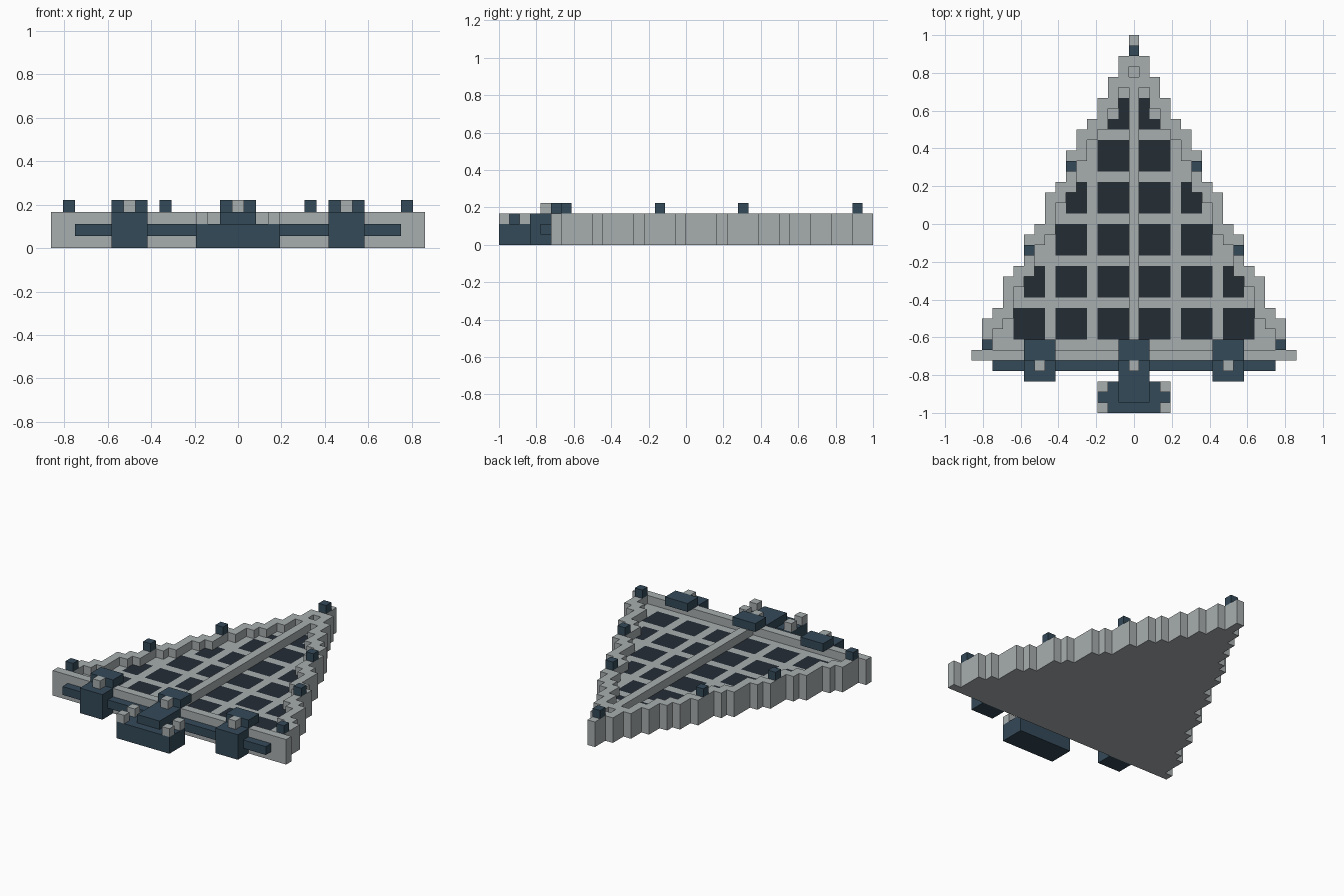
import bpy
import bmesh
import math
from mathutils import Vector

U = 1 / 18  # edge of one block

if "Cube" in bpy.data.objects:
    bpy.data.objects.remove(bpy.data.objects["Cube"], do_unlink=True)


def material(name, color):
    mat = bpy.data.materials.new(name)
    mat.use_nodes = True
    mat.diffuse_color = (*color, 1)
    bsdf = next(n for n in mat.node_tree.nodes if n.type == "BSDF_PRINCIPLED")
    bsdf.inputs["Base Color"].default_value = (*color, 1)
    bsdf.inputs["Roughness"].default_value = 0.8
    return mat


GREY = material("light grey", (0.39, 0.42, 0.43))
BLUE = material("slate blue", (0.034, 0.067, 0.098))
DARK = material("dark panel", (0.017, 0.026, 0.036))


def point(col, row, level):
    return Vector(((col - 0.5) * U, row * U - 1, level * U))


def finish(name, bm, mats):
    mesh = bpy.data.meshes.new(name)
    bm.to_mesh(mesh)
    bm.free()
    for mat in mats:
        mesh.materials.append(mat)
    obj = bpy.data.objects.new(name, mesh)
    bpy.context.collection.objects.link(obj)
    return obj


def cell_solid(name, cells, low, high, mats, top_index=lambda cell: 0):
    """Extrude a set of grid cells, keeping only the outer faces."""
    bm = bmesh.new()

    def quad(corners, index=0):
        face = bm.faces.new([bm.verts.new(point(*c)) for c in corners])
        face.material_index = index

    for c, r in sorted(cells):
        ring = [(c, r), (c + 1, r), (c + 1, r + 1), (c, r + 1)]
        quad([(*p, high) for p in ring], top_index((c, r)))
        quad([(*p, low) for p in reversed(ring)])
        for i, (dc, dr) in enumerate([(0, -1), (1, 0), (0, 1), (-1, 0)]):
            if (c + dc, r + dr) not in cells:
                a, b = ring[i], ring[(i + 1) % 4]
                quad([(*a, low), (*b, low), (*b, high), (*a, high)])
    bmesh.ops.remove_doubles(bm, verts=bm.verts[:], dist=U / 100)
    bmesh.ops.dissolve_limit(bm, angle_limit=math.radians(1), verts=bm.verts[:],
                             edges=bm.edges[:], delimit={"MATERIAL"})
    return finish(name, bm, mats)


def block(name, cols, rows, levels, mat):
    """Box spanning inclusive columns and rows, between two levels."""
    bm = bmesh.new()
    bmesh.ops.create_cube(bm, size=1)
    low = point(cols[0], rows[0], levels[0])
    high = point(cols[1] + 1, rows[1] + 1, levels[1])
    for v in bm.verts:
        v.co = Vector(high[i] if v.co[i] > 0 else low[i] for i in range(3))
    return finish(name, bm, [mat])


# Stepped wedge outline: (half width in columns, number of rows) from the front
STEPS = [(15, 1), (14, 3), (13, 1), (12, 3), (11, 1), (10, 3), (9, 1), (8, 3),
         (7, 1), (6, 3), (5, 2), (4, 1), (3, 2), (2, 2), (1, 2), (0, 2)]
widths = [w for w, count in STEPS for _ in range(count)]
hull = {(c, r) for r, w in enumerate(widths, 5) for c in range(-w, w + 1)}
inner = {(c, r) for c, r in hull
         if all((c + i, r + j) in hull for i in (-1, 0, 1) for j in (-1, 0, 1))}
spine = {(c, r) for c, r in inner if c == 0 and r < 32}


def is_panel(cell):
    c, r = abs(cell[0]), cell[1]
    return int(c % 4 != 0 and r % 4 != 2 and c <= 16.21 - 0.51 * r)


# Hull: raised rim, sunken deck with dark panels, central spine
cell_solid("hull_rim", hull - inner, 0, 3, [GREY])
cell_solid("panelled_deck", inner - spine, 0, 2, [GREY, DARK], is_panel)
cell_solid("centre_spine", spine, 0, 3, [GREY])

# Turrets along the rim
block("tip_turret", (0, 0), (34, 34), (3, 4), BLUE)
for side, s in (("left", 1), ("right", -1)):
    for place, col, row in (("rear", 6, 23), ("middle", 10, 15), ("front", 14, 6)):
        block(f"{side}_{place}_turret", (s * col, s * col), (row, row), (3, 4), BLUE)

# Cross bar along the front wall
block("front_bar", (-13, 13), (4, 4), (1, 2), BLUE)

# Side pods and centre neck, each with a cap plate and a small stud
for name, mid, bottom, first in (("left_pod", 9, 0, 3), ("right_pod", -9, 0, 3),
                                 ("centre_neck", 0, 2, 1)):
    block(name, (mid - 1, mid + 1), (first, 4), (bottom, 3), BLUE)
    block(name + "_cap", (mid - 1, mid + 1), (5, 6), (3, 4), BLUE)
    block(name + "_stud", (mid, mid), (4, 4), (3, 4), GREY)

# Centre front block with corner studs
block("centre_block", (-3, 3), (0, 2), (0, 2), BLUE)
for col in (-3, 3):
    for row in (0, 2):
        block("corner_stud", (col, col), (row, row), (2, 3), GREY)
